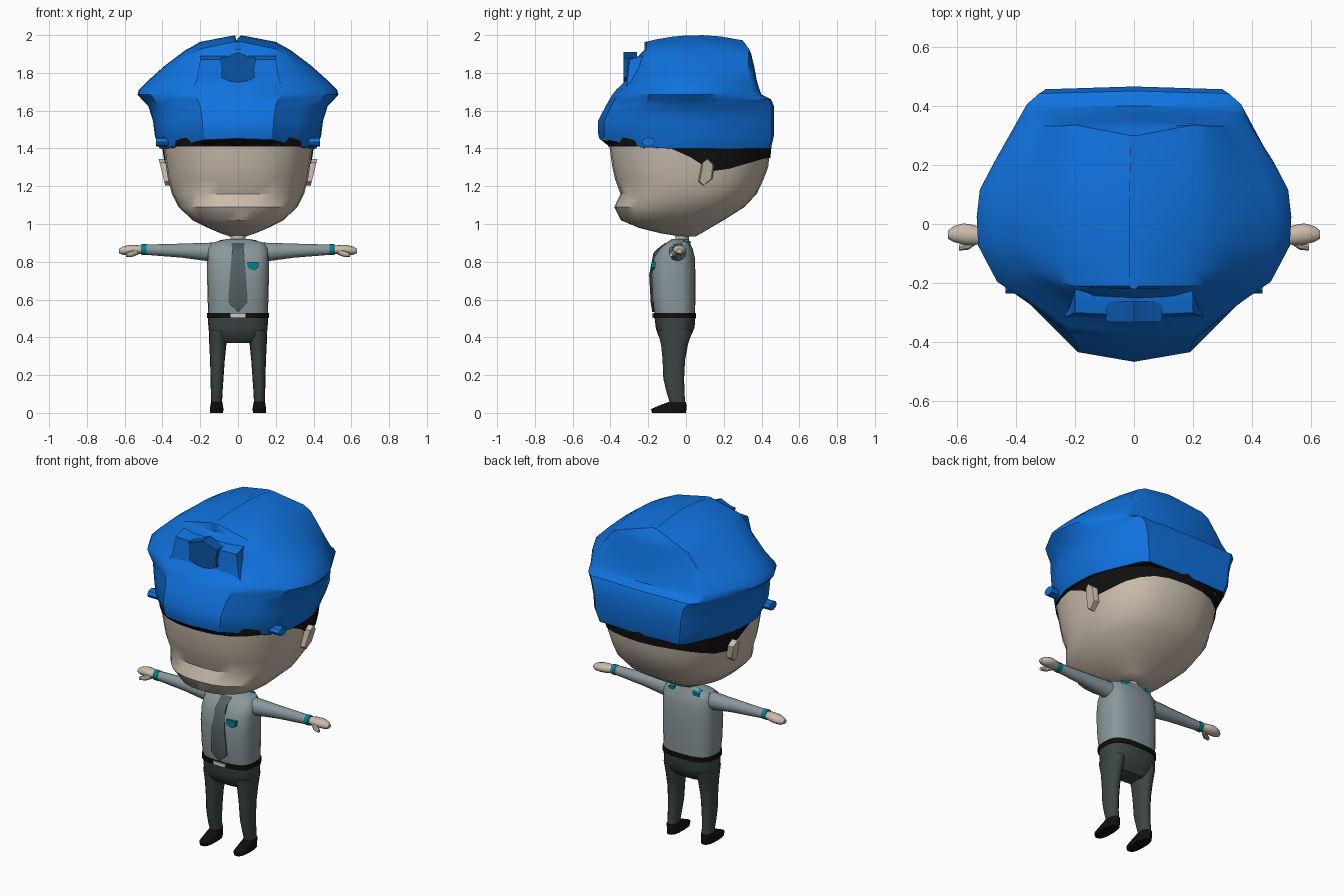
import bpy
from math import sin, cos, pi, radians


def material(name, rgb):
    m = bpy.data.materials.new(name)
    m.diffuse_color = (*rgb, 1)
    return m


SKIN = material("skin", (0.58, 0.50, 0.41))
BLUE = material("cap_blue", (0.005, 0.17, 0.74))
BADGE = material("badge_blue", (0.003, 0.09, 0.38))
BLACK = material("black", (0.005, 0.005, 0.005))
SHIRT = material("shirt_grey", (0.25, 0.31, 0.33))
TROUSER = material("trouser_grey", (0.045, 0.06, 0.06))
TIE = material("tie_grey", (0.09, 0.115, 0.12))
TEAL = material("teal", (0.0, 0.22, 0.27))
SILVER = material("silver", (0.55, 0.55, 0.55))


def loft(name, rings, mat, mirror=False, caps=True, angle=40):
    """Skin a stack of equal-length closed rings."""
    n = len(rings[0])
    verts = [p for r in rings for p in r]
    faces = [(i * n + j, i * n + (j + 1) % n, (i + 1) * n + (j + 1) % n, (i + 1) * n + j)
             for i in range(len(rings) - 1) for j in range(n)]
    if caps:
        faces += [tuple(range(n))[::-1], tuple(range(len(verts) - n, len(verts)))]
    me = bpy.data.meshes.new(name)
    me.from_pydata(verts, [], faces)
    me.materials.append(mat)
    ob = bpy.data.objects.new(name, me)
    bpy.context.collection.objects.link(ob)
    bpy.context.view_layer.objects.active = ob
    bpy.ops.object.mode_set(mode='EDIT')
    bpy.ops.mesh.select_all(action='SELECT')
    bpy.ops.mesh.normals_make_consistent(inside=False)
    bpy.ops.object.mode_set(mode='OBJECT')
    me.polygons.foreach_set("use_smooth", [True] * len(me.polygons))
    me.set_sharp_from_angle(angle=radians(angle))
    if mirror:
        ob.modifiers.new("mirror", 'MIRROR')
    return ob


def spow(v, e):
    return abs(v) ** e * (1 if v > 0 else -1)


def oval(z, w, yf, yb, cx=0, n=2.4, seg=20):
    """Horizontal superellipse ring from front yf to back yb, half width w."""
    angs = [2 * pi * k / seg for k in range(seg)]
    return [(cx + w * spow(cos(a), 2 / n), (yf + yb) / 2 + (yb - yf) / 2 * spow(sin(a), 2 / n), z)
            for a in angs]


def xring(x, y, z, ry, rz, seg=12):
    """Ring facing along x, for arms and hands."""
    return [(x, y + ry * cos(2 * pi * k / seg), z + rz * sin(2 * pi * k / seg)) for k in range(seg)]


def plate(name, outline, y0, y1, mat, mirror=False):
    """Front-facing (x, z) outline given thickness along y."""
    return loft(name, [[(x, y, z) for x, z in outline] for y in (y0, y1)], mat, mirror, angle=25)


# Head
HEAD = [(0.933, 0.04, -0.02, 0.05), (0.95, 0.09, -0.13, 0.08), (0.98, 0.16, -0.25, 0.13),
        (1.02, 0.24, -0.345, 0.20), (1.09, 0.315, -0.38, 0.31), (1.16, 0.35, -0.347, 0.375),
        (1.235, 0.37, -0.375, 0.41), (1.30, 0.38, -0.39, 0.435), (1.44, 0.40, -0.41, 0.45),
        (1.52, 0.40, -0.41, 0.45)]
loft("head", [oval(*r, seg=28) for r in HEAD], SKIN)


def head_at(z, grow=0.006):
    for a, b in zip(HEAD, HEAD[1:]):
        if z <= b[0]:
            t = (z - a[0]) / (b[0] - a[0])
            w, f, k = (a[i] + t * (b[i] - a[i]) for i in (1, 2, 3))
            return oval(z, w + grow, f - grow, k + grow, seg=28)


# Hair: a shell on the head with a lower edge dipping behind the ears
def hairline(y):
    if y < 0.16:
        return 1.41 - 0.14 * min(1, max(0, (y + 0.07) / 0.23))
    return 1.27 + 0.08 * min(1, (y - 0.16) / 0.27)


low = [hairline(p[1]) for p in head_at(1.4)]
loft("hair", [[head_at(z + (1.48 - z) * t)[k] for k, z in enumerate(low)]
              for t in (0, 0.3, 0.6, 1)], BLACK, caps=False)

# Ears
EAR = [(0.065, 1.225), (0.085, 1.325), (0.115, 1.345), (0.15, 1.315), (0.14, 1.24), (0.09, 1.205)]
loft("ear", [[(x + 0.25 * (z - 1.27), 0.108 + (y - 0.108) * s, z) for y, z in EAR]
             for x, s in ((0.35, 0.8), (0.385, 1), (0.402, 0.8))], SKIN, mirror=True)

# Cap: rounded outline blending to a box towards the crown
ROUND = [(0, -1), (.42, -.93), (.70, -.66), (.87, -.5), (.99, -.19), (1, .06),
         (.98, .29), (.89, .52), (.71, .9), (.63, .98), (0, 1)]
BOX = [(0, -1), (.5, -1), (1, -.95), (1, -.7), (1, -.3), (1, 0),
       (1, .3), (1, .6), (1, 1), (.6, 1), (0, 1)]


def cap_ring(z, w, yf, yb, blend=0, lift=0, arch=0):
    half = []
    for (rx, ry), (bx, by) in zip(ROUND, BOX):
        u, v = rx + blend * (bx - rx), ry + blend * (by - ry)
        y = v * (yb if v > 0 else -yf)
        dz = lift * max(0, (-y - 0.2) / 0.27) + arch * (1 - ((y - 0.06) / 0.29) ** 2)
        half.append((u * w, y, z + dz))
    return half + [(-x, y, zz) for x, y, zz in half[-2:0:-1]]


rim = cap_ring(1.40, 0.415, -0.46, 0.45, lift=0.055)
loft("cap", [rim,
             cap_ring(1.465, 0.44, -0.466, 0.465, lift=0.02),
             cap_ring(1.545, 0.45, -0.466, 0.465),
             cap_ring(1.625, 0.475, -0.425, 0.465),
             cap_ring(1.66, 0.51, -0.405, 0.45),
             cap_ring(1.685, 0.532, -0.39, 0.40),
             cap_ring(1.71, 0.525, -0.37, 0.39),
             cap_ring(1.76, 0.475, -0.32, 0.375, 0.05),
             cap_ring(1.84, 0.385, -0.28, 0.36, 0.2),
             cap_ring(1.90, 0.28, -0.245, 0.345, 0.6, arch=0.02),
             cap_ring(1.92, 0.20, -0.22, 0.335, 1, arch=0.045),
             cap_ring(1.96, 0.015, -0.22, 0.30, 1, arch=0.04)], BLUE, caps=True, angle=33)
loft("visor_underside", [[(x * .995, y * .995, z - 0.002) for x, y, z in rim],
                         cap_ring(1.398, 0.37, -0.39, 0.42)], BLACK, caps=False)

# Raised front panel, badge and side buttons on the cap
loft("cap_front_panel", [[(-w, yf, z), (0, yf - 0.01, z), (w, yf, z), (w, -0.15, z), (-w, -0.15, z)]
                         for z, w, yf in ((1.70, 0.25, -0.32), (1.76, 0.22, -0.31),
                                          (1.87, 0.20, -0.30), (1.89, 0.20, -0.235))], BLUE)
half_badge = [(0, 1.75), (.05, 1.757), (.09, 1.775), (.085, 1.82), (.095, 1.88), (.06, 1.885), (0, 1.91)]
plate("badge", half_badge + [(-x, z) for x, z in half_badge[-2:0:-1]], -0.332, -0.26, BADGE)
loft("cap_button", [[(x, -0.2 + 0.035 * cos(k * pi / 4), 1.435 + 0.025 * sin(k * pi / 4))
                     for k in range(8)] for x in (0.36, 0.435)], BLUE, mirror=True)

# Neck and shirt
loft("neck", [oval(z, 0.04, -0.055, 0.015, n=2, seg=12) for z in (0.88, 0.96)], SKIN)
loft("shirt", [oval(*r, n=2.9, seg=24) for r in
               ((0.515, 0.157, -0.165, 0.047), (0.60, 0.161, -0.178, 0.05), (0.73, 0.164, -0.184, 0.05),
                (0.82, 0.163, -0.172, 0.047), (0.87, 0.16, -0.14, 0.035), (0.90, 0.14, -0.105, 0.02),
                (0.92, 0.06, -0.075, 0.015))], SHIRT)

# Tie: follows the shirt front
TIE_ROWS = [(0.90, 0.035, -0.105), (0.865, 0.03, -0.15), (0.845, 0.033, -0.167), (0.73, 0.042, -0.189),
            (0.585, 0.052, -0.181), (0.535, 0.004, -0.173)]
loft("tie", [[(-w, y, z), (0, y - 0.006, z), (w, y, z), (w, y + 0.03, z), (-w, y + 0.03, z)]
             for z, w, y in TIE_ROWS], TIE)

# Chest pocket and collar tabs
plate("pocket", [(.05, .80), (.11, .80), (.108, .77), (.095, .76), (.065, .76), (.052, .77)],
      -0.183, -0.14, TEAL)
loft("collar_tab", [[(0.055, -0.02, z), (0.10, -0.015, z - 0.008), (0.10, 0.02, z - 0.02),
                     (0.06, 0.025, z - 0.012)] for z in (0.90, 0.921)], TEAL, mirror=True)

# Arms, cuffs and hands
loft("sleeve", [xring(x, -0.045, z, r * 0.95, r) for x, z, r in
                ((0.10, 0.85, 0.052), (0.18, 0.853, 0.047), (0.30, 0.859, 0.037), (0.49, 0.864, 0.027))],
     SHIRT, mirror=True)
loft("cuff", [xring(x, -0.045, 0.864, 0.029, 0.029) for x in (0.485, 0.512)], TEAL, mirror=True)
loft("hand", [xring(x, y, z, ry, rz) for x, y, z, ry, rz in
              ((0.505, -0.042, 0.864, 0.022, 0.021), (0.54, -0.038, 0.864, 0.034, 0.025),
               (0.575, -0.034, 0.863, 0.036, 0.026), (0.61, -0.034, 0.859, 0.027, 0.022),
               (0.629, -0.036, 0.857, 0.014, 0.012))], SKIN, mirror=True)
loft("thumb", [xring(x, y, z, r, r, 8) for x, y, z, r in
               ((0.53, -0.05, 0.853, 0.016), (0.56, -0.07, 0.843, 0.017), (0.592, -0.08, 0.836, 0.010))],
     SKIN, mirror=True)

# Belt and buckle
loft("belt", [oval(z, 0.163, -0.173, 0.054, n=2.9, seg=24) for z in (0.503, 0.53)], BLACK)
plate("buckle", [(-.04, .506), (.04, .506), (.04, .527), (-.04, .527)], -0.179, -0.15, SILVER)

# Trousers
loft("trouser_seat", [oval(*r, n=2.8, seg=24) for r in
                      ((0.51, 0.159, -0.167, 0.05), (0.45, 0.157, -0.16, 0.045),
                       (0.405, 0.15, -0.145, 0.025), (0.37, 0.10, -0.11, -0.005))], TROUSER)
loft("trouser_leg", [oval(z, w, yf, yb, cx, n=2.2, seg=16) for z, cx, w, yf, yb in
                     ((0.44, 0.105, 0.05, -0.152, 0.035), (0.36, 0.107, 0.045, -0.132, 0.01),
                      (0.28, 0.109, 0.039, -0.124, -0.005), (0.18, 0.111, 0.034, -0.12, -0.01),
                      (0.11, 0.113, 0.031, -0.103, -0.008), (0.045, 0.113, 0.028, -0.083, -0.004))],
     TROUSER, mirror=True)

# Shoes
loft("shoe", [oval(z, w, yf, yb, 0.113, n=2.5, seg=16) for z, w, yf, yb in
              ((0, 0.034, -0.18, 0.0), (0.02, 0.036, -0.185, 0.002), (0.04, 0.033, -0.14, 0.002),
               (0.058, 0.03, -0.09, 0.0))], BLACK, mirror=True)
